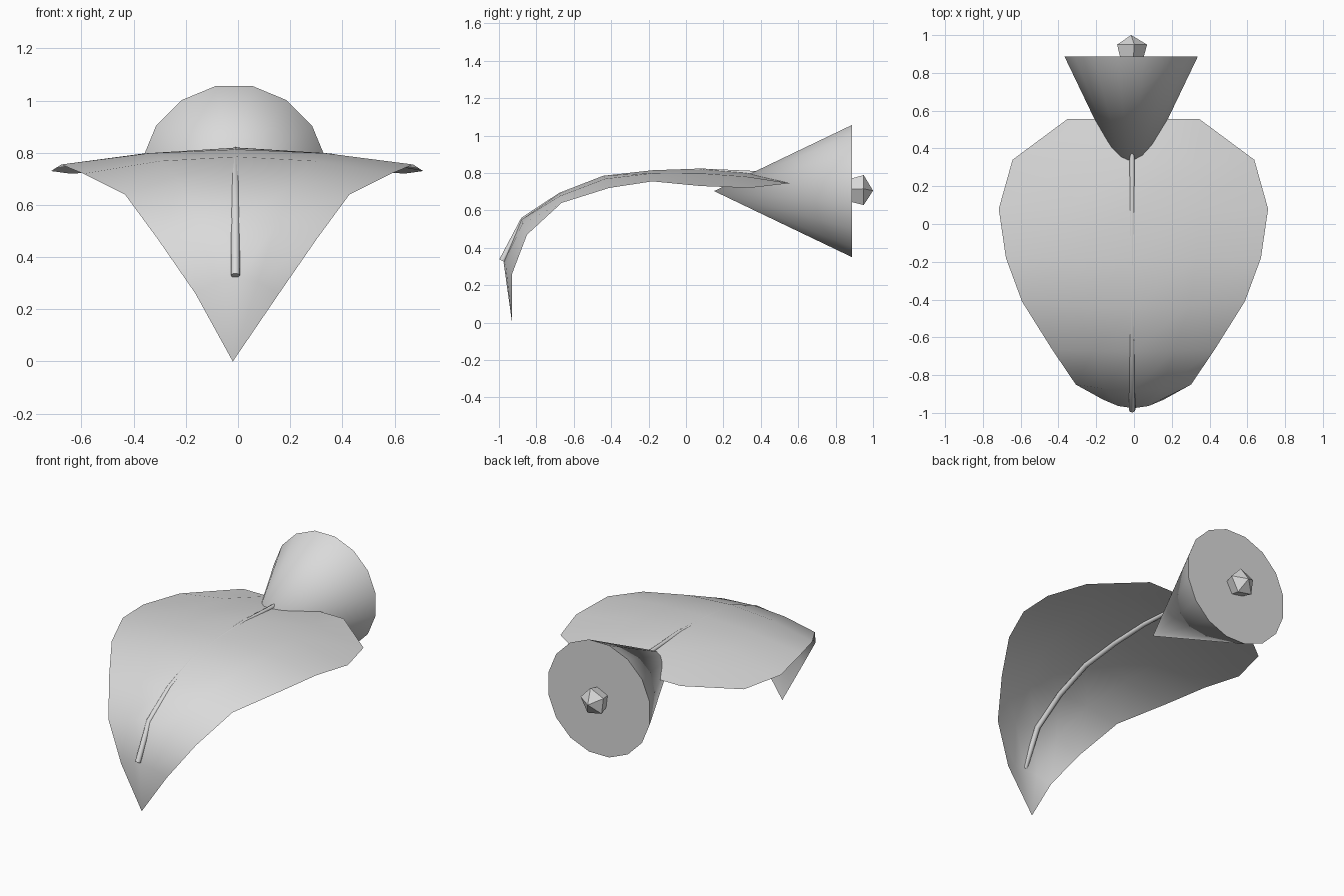
import bpy, math
from mathutils import Vector

if "Cube" in bpy.data.objects:
    bpy.data.objects.remove(bpy.data.objects["Cube"])

grey = bpy.data.materials.new("light_grey")
grey.diffuse_color = (0.7, 0.7, 0.7, 1)
grey.use_nodes = True
grey.node_tree.nodes["Principled BSDF"].inputs["Base Color"].default_value = grey.diffuse_color


def make(name, verts, faces, angle):
    me = bpy.data.meshes.new(name)
    me.from_pydata(verts, [], faces)
    me.update()
    me.materials.append(grey)
    ob = bpy.data.objects.new(name, me)
    bpy.context.collection.objects.link(ob)
    bpy.ops.object.select_all(action='DESELECT')
    ob.select_set(True)
    bpy.context.view_layer.objects.active = ob
    bpy.ops.object.mode_set(mode='EDIT')
    bpy.ops.mesh.select_all(action='SELECT')
    if name != "leaf":
        bpy.ops.mesh.normals_make_consistent(inside=False)
    bpy.ops.object.mode_set(mode='OBJECT')
    if angle:
        bpy.ops.object.shade_smooth_by_angle(angle=math.radians(angle))
    return ob


def rings_y(name, rings, n, cx, cz, phase, angle):
    """Stack of rings (y, radius) along y; radius 0 makes a point."""
    verts, loops = [], []
    for y, r in rings:
        k = 1 if r == 0 else n
        loops.append([len(verts) + i % k for i in range(n)])
        for i in range(k):
            a = math.tau * (i + phase) / n
            verts.append((cx + r * math.sin(a), y, cz + r * math.cos(a)))
    faces = []
    for a, b in zip(loops, loops[1:]):
        for i in range(n):
            j = (i + 1) % n
            f = list(dict.fromkeys((a[i], a[j], b[j], b[i])))
            faces.append(f)
    for lp in (loops[0], loops[-1]):
        if len(set(lp)) > 2:
            faces.append(lp)
    return make(name, verts, faces, angle)


# Leaf blade: rows of (mid y, mid z, edge x, edge y, edge z), drooping to a tip
rows = [(-0.975, 0.32, 0.16, -0.93, 0.26), (-0.88, 0.55, 0.305, -0.85, 0.47),
        (-0.675, 0.69, 0.43, -0.665, 0.64), (-0.44, 0.785, 0.59, -0.41, 0.72),
        (-0.18, 0.813, 0.675, -0.18, 0.755), (0.08, 0.82, 0.713, 0.08, 0.73),
        (0.32, 0.80, 0.64, 0.34, 0.72), (0.555, 0.745, 0.35, 0.555, 0.745)]
verts, faces = [(-0.02, -0.93, 0)], []
for my, mz, ex, ey, ez in rows:
    for s in (-1, -0.5, 0, 0.5, 1):
        t = s * s
        verts.append((ex * s - 0.003, my + (ey - my) * t, mz + (ez - mz) * t))
for c in range(4):
    faces.append((0, 2 + c, 1 + c))
    for r in range(len(rows) - 1):
        a = 1 + r * 5 + c
        faces.append((a, a + 1, a + 6, a + 5))
make("leaf", verts, faces, 60)

# Midrib: thin tube running just beneath the blade and out at the front
path = [Vector((-0.01, y, z)) for y, z in
        [(0.38, 0.797), (0.08, 0.81), (-0.18, 0.80), (-0.44, 0.77),
         (-0.67, 0.68), (-0.868, 0.55), (-0.983, 0.33)]]
verts, faces, n = [], [], 8
for i, p in enumerate(path):
    d = (path[min(i + 1, 6)] - path[max(i - 1, 0)]).normalized()
    up = Vector((1, 0, 0)).cross(d)
    r = 0.013 + 0.004 * i / 6
    for k in range(n):
        a = math.tau * k / n
        verts.append(p + Vector((r * math.cos(a), 0, 0)) + up * r * math.sin(a))
for i in range(6):
    for k in range(n):
        m = (k + 1) % n
        faces.append((i * n + k, i * n + m, i * n + n + m, i * n + n + k))
faces += [tuple(range(n)), tuple(range(6 * n, 7 * n))]
make("midrib", verts, faces, 50)

# Cone at the back with a closed base
rings_y("cone", [(0.15, 0), (0.887, 0.36)], 16, -0.015, 0.703, 0.5, 40)

# Small faceted knob on the cone base
rings_y("knob", [(0.86, 0.06), (0.95, 0.085), (1.0, 0)], 5, -0.015, 0.705, 0.15, 0)
